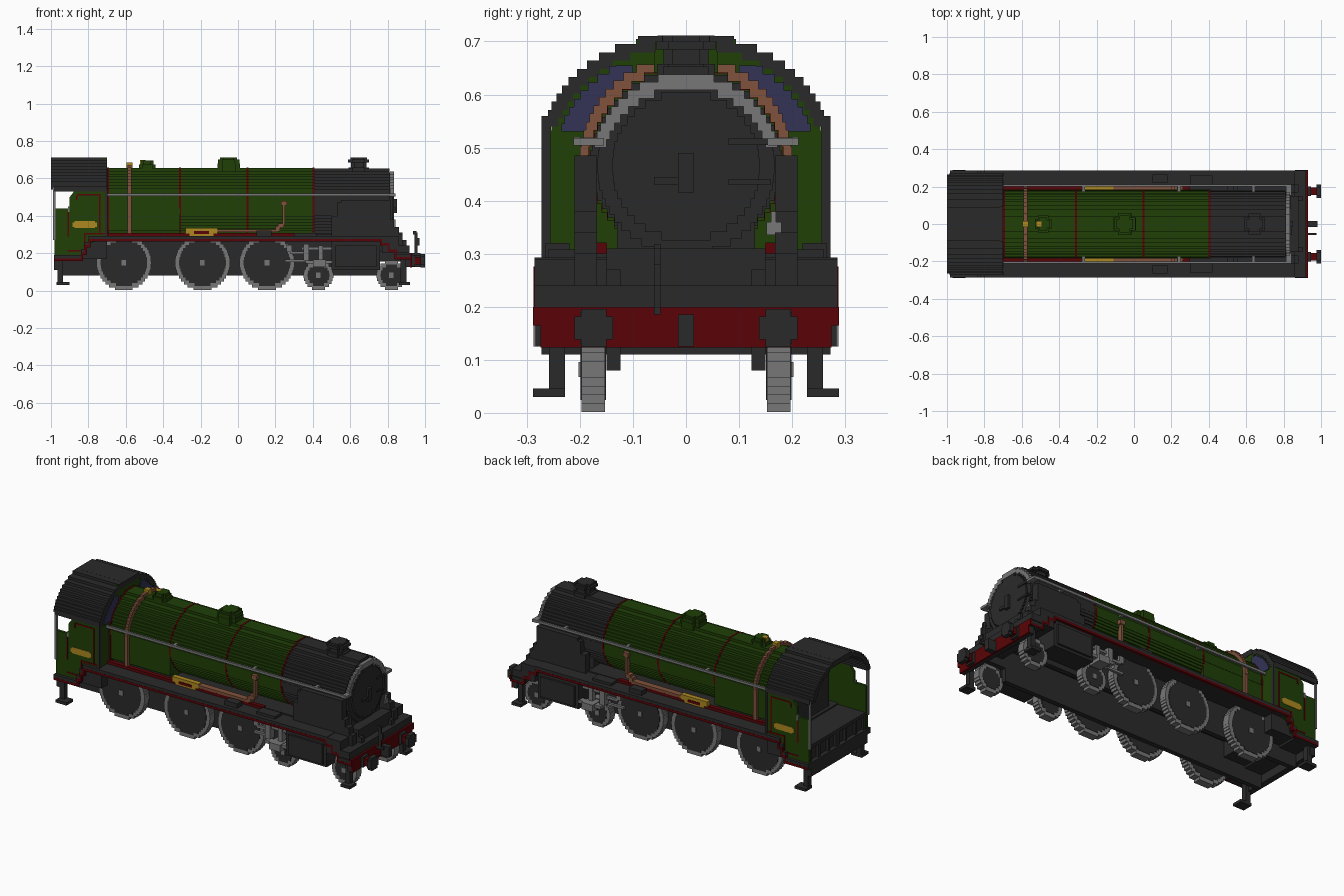
import bpy, bmesh
from math import sqrt

if "Cube" in bpy.data.objects:
    bpy.data.objects.remove(bpy.data.objects["Cube"])

STEP = 0.0155      # height of one block course
AXIS = 0.471       # boiler centre height


def material(name, r, g, b):
    m = bpy.data.materials.new(name)
    m.use_nodes = True
    m.diffuse_color = (r, g, b, 1)
    m.node_tree.nodes["Principled BSDF"].inputs["Base Color"].default_value = (r, g, b, 1)
    return m


BLACK = material("soot black", .023, .023, .023)
GREEN = material("deep green", .014, .05, .002)
RED = material("dark red", .1, .001, .002)
STEEL = material("steel grey", .185, .185, .185)
BRASS = material("brass", .42, .25, .015)
COPPER = material("copper", .22, .085, .045)
GLASS = material("blue glass", .033, .033, .095)


class Part:
    """Collects solids into one object, optionally mirrored across y."""

    def __init__(self, name, mat, both=False):
        self.name, self.mat, self.both, self.bm = name, mat, both, bmesh.new()

    def prism(self, pts, lo, hi, along="x"):
        for side in ((1, -1) if self.both else (1,)):
            def place(a, b, d):
                return (d, a * side, b) if along == "x" else (a, d * side, b)
            ends = [[self.bm.verts.new(place(a, b, d)) for a, b in pts] for d in (lo, hi)]
            self.bm.faces.new(ends[0])
            self.bm.faces.new(ends[1][::-1])
            for i in range(len(pts)):
                j = (i + 1) % len(pts)
                self.bm.faces.new((ends[0][i], ends[0][j], ends[1][j], ends[1][i]))
        return self

    def box(self, x0, x1, y0, y1, z0, z1):
        return self.prism([(y0, z0), (y1, z0), (y1, z1), (y0, z1)], x0, x1)

    def arch(self, outer, inner, z0, z1, x0, x1):
        """Stepped shell made of courses between two half-width functions."""
        z = z0
        while z < z1 - 1e-4:
            top = min(z + STEP, z1)
            a, b = inner(top), outer((z + top) / 2)
            if b > a:
                self.box(x0, x1, a, b, z, top)
            z = top
        return self

    def done(self):
        bmesh.ops.recalc_face_normals(self.bm, faces=self.bm.faces)
        me = bpy.data.meshes.new(self.name)
        self.bm.to_mesh(me)
        self.bm.free()
        me.materials.append(self.mat)
        bpy.context.collection.objects.link(bpy.data.objects.new(self.name, me))


def circle(r, cz=AXIS, power=2):
    return lambda z: r * max(0, 1 - abs((z - cz) / r) ** power) ** (1 / power)


def outline(width, z0, z1, cx=0):
    """Closed stepped outline, symmetric about cx."""
    n = max(2, round((z1 - z0) / STEP))
    h, right = (z1 - z0) / n, []
    for i in range(n):
        w = width(z0 + (i + .5) * h)
        right += [(w, z0 + i * h), (w, z0 + (i + 1) * h)]
    right = [p for i, p in enumerate(right) if i == 0 or abs(p[0] - right[i - 1][0]) + abs(p[1] - right[i - 1][1]) > 1e-6]
    return [(cx + w, z) for w, z in right] + [(cx - w, z) for w, z in reversed(right)]


def disc(r, cz=AXIS, cx=0, power=2):
    return outline(circle(r, cz, power), cz - r, cz + r, cx)


def barrel(r):
    return disc(r, power=1.8)


def roof_width(z):
    return .272 * sqrt(max(0, 1 - (max(z - .5, 0) / .215) ** 2))


# Wheels: steel tyre, black centre, steel hub
for name, x, r in (("rear_driver", -.61, .147), ("middle_driver", -.19, .147), ("front_driver", .155, .147),
                   ("rear_bogie", .43, .08), ("front_bogie", .82, .08)):
    cz = r + .002
    Part(name + "_tyres", STEEL, True).prism(disc(r, cz, x), .153, .197, "y").done()
    Part(name + "_centres", BLACK, True).prism(disc(r - .022, cz, x), .151, .199, "y").done()
    Part(name + "_hubs", STEEL, True).prism(disc(.014, cz, x), .19, .203, "y").done()

# Open frame between the wheels, and cylinders
Part("frame_plates", BLACK, True).box(-.95, .75, .123, .15, .08, .27).box(.75, .9, .123, .15, .155, .27).done()
Part("cylinders", BLACK, True).box(.5, .76, .15, .272, .11, .265).box(.52, .74, .21, .284, .125, .24).done()
Part("motion_rods", STEEL, True).box(.34, .5, .215, .235, .218, .232).box(.36, .5, .235, .27, .145, .162) \
    .box(.35, .38, .21, .25, .16, .25).box(.4, .47, .21, .287, .125, .165).box(.43, .455, .215, .245, .16, .24) \
    .box(.28, .36, .215, .23, .195, .21).box(.26, .29, .215, .23, .205, .245) \
    .box(.25, .36, .2, .215, .152, .165).done()

# Running plate with stepped-down ends and thin red edge
runs = ((-.985, -.84, .158), (-.84, -.82, .19), (-.82, -.8, .23), (-.8, .77, .262),
        (.77, .81, .24), (.81, .85, .205), (.85, .92, .165))
plate, edge = Part("running_plate", BLACK), Part("running_plate_edge", RED, True)
for x0, x1, z in runs:
    plate.box(x0, x1, -.286, .286, z, z + .031)
    edge.box(x0, x1, .27, .287, z, z + .014)
for (_, x, za), (_, _, zb) in zip(runs, runs[1:]):
    shift = .006 if zb > za else -.006
    edge.box(x + shift - .006, x + shift + .006, .27, .287, min(za, zb), max(za, zb))
plate.box(.77, .918, -.286, .286, .2, .24).box(.77, .86, -.286, .286, .24, .29).done()
edge.done()
Part("plate_boxes", BLACK, True).box(.1, .18, .22, .265, .29, .32).box(.3, .42, .2, .26, .285, .308).done()

# Steps below the running plate
Part("steps", BLACK, True).box(-.965, -.935, .228, .258, .03, .17).box(-.97, -.9, .228, .288, .03, .046) \
    .box(.87, .9, .228, .258, .03, .17).box(.86, .92, .228, .288, .03, .046).done()

# Front beam, buffers, coupling and hose
Part("buffer_beam", RED).box(.919, .93, -.274, .274, .123, .2).box(.919, .93, -.288, .288, .165, .2).done()
Part("beam_backing", BLACK).box(.895, .919, -.274, .274, .125, .2).done()
Part("buffer_shanks", RED, True).box(.93, .975, .155, .195, .14, .18).done()
Part("buffer_heads", BLACK, True).prism(outline(lambda z: .036 if .137 < z < .182 else .024, .124, .196, .174),
                                        .975, 1.0).box(.93, .945, .15, .2, .13, .19).done()
Part("coupling_hook", BLACK).box(.93, .98, -.015, .015, .125, .185).done()
Part("front_hose", BLACK).box(.945, .96, -.06, -.048, .2, .31).box(.93, .975, -.06, -.048, .185, .2) \
    .box(.935, .955, -.06, -.048, .3, .318).box(.955, .97, -.06, -.048, .24, .28).done()

# Smokebox, saddle and side sheets
Part("smokebox", BLACK).prism(barrel(.182), .41, .81).done()
Part("smokebox_door", BLACK).prism(disc(.167, .465), .81, .825).prism(disc(.14, .465), .825, .835) \
    .box(.835, .85, -.015, .015, .415, .49).box(.835, .845, -.06, .0, .43, .445) \
    .box(.825, .84, .08, .19, .505, .517).box(.825, .84, .08, .16, .43, .44).done()
Part("saddle", BLACK).box(.5, .82, -.13, .13, .27, .36).box(.82, .88, -.15, .15, .2, .31).done()
Part("side_sheets", BLACK, True).prism(
    [(.5, .28), (.5, .4), (.53, .4), (.53, .47), (.55, .47), (.55, .485), (.815, .485), (.815, .38),
     (.835, .38), (.835, .34), (.86, .34), (.86, .3), (.88, .3), (.88, .2), (.8, .2)], .168, .21, "y").done()
Part("lamp_bracket", STEEL).box(.83, .842, .152, .18, .335, .36).box(.83, .842, .16, .17, .36, .38).done()

# Boiler with red bands
Part("boiler", GREEN).prism(barrel(.184), -.7, .41).done()
Part("firebox_sides", GREEN).box(-.7, -.31, -.182, .182, .32, AXIS).box(-.7, -.31, -.15, .15, .3, .32).done()
Part("boiler_bed", BLACK).box(-.7, .5, -.183, .183, .265, .3).done()
Part("boiler_bed_edge", RED, True).box(-.7, .3, .175, .2, .29, .309).done()
bands = Part("boiler_bands", RED)
for x in (-.695, -.31, .05, .404):
    bands.prism(barrel(.1858), x - .005, x + .005)
bands.box(-.7, -.69, -.1838, .1838, .3, AXIS).done()


# Chimney, dome and safety valve in stacked blocks
def stack(name, mat, x, courses):
    p = Part(name, mat)
    for r, z0, z1 in courses:
        p.box(x - r, x + r, -r * .6, r * .6, z0, z1).box(x - r * .6, x + r * .6, -r, r, z0, z1)
    p.done()


stack("chimney", BLACK, .645, ((.055, .62, .658), (.042, .65, .69), (.056, .685, .7), (.044, .7, .711)))
stack("dome", GREEN, -.05, ((.06, .63, .68), (.058, .68, .7), (.045, .7, .711)))
stack("safety_valve", GREEN, -.485, ((.045, .63, .675), (.034, .675, .695)))
Part("whistle", BRASS).box(-.595, -.565, -.016, .016, .65, .685).box(-.525, -.495, -.014, .014, .65, .697).done()

# Handrail along both sides and round the smokebox front
rail = Part("handrail", STEEL, True).box(-.7, .83, .2, .212, .506, .52)
rail.arch(circle(.179, .46), circle(.16, .46), .5, .638, .812, .833).box(.812, .842, .155, .212, .504, .518)
for x in (-.27, .24, .64):
    rail.box(x - .008, x + .008, .17, .205, .507, .519)
rail.done()

# Copper pipework
pipe = Part("copper_pipes", COPPER, True).arch(circle(.201), circle(.172, AXIS, 1.8), AXIS, AXIS + .2, -.59, -.57)
pipe.box(-.59, -.57, .178, .198, .3, AXIS).box(-.11, .21, .17, .205, .312, .327)
pipe.box(.2, .225, .17, .205, .315, .345).box(.215, .245, .17, .205, .335, .358)
pipe.box(.238, .252, .175, .202, .35, .46).box(.23, .262, .175, .205, .455, .48).done()

# Brass name plates on the boiler side with a red field
Part("name_plates", BRASS, True).prism(
    [(-.26, .292), (-.13, .292), (-.13, .305), (-.11, .305), (-.11, .335), (-.28, .335), (-.28, .305),
     (-.26, .305)], .178, .206, "y").done()
Part("name_plate_fields", RED, True).box(-.235, -.155, .2, .209, .303, .318).done()

# Cab
Part("cab_roof", BLACK, True).arch(roof_width, lambda z: max(0, roof_width(z + .012) - .018) if z < .69 else 0,
                                   .54, .711, -1.0, -.7).done()
Part("cab_roof_hem", BLACK, True).box(-.985, -.7, .254, .272, .53, .56).done()
Part("cab_sides", GREEN, True).prism(
    [(-.98, .18), (-.84, .18), (-.82, .21), (-.8, .25), (-.71, .28), (-.71, .54), (-.88, .54), (-.88, .525),
     (-.9, .5), (-.9, .44), (-.98, .44)], .254, .269, "y").done()
Part("cab_corner_posts", BLACK, True).box(-.712, -.699, .255, .272, .28, .54).done()
Part("cab_front", GREEN).prism(outline(lambda z: roof_width(z) - .014, .28, .705), -.72, -.702).done()
Part("cab_windows", GLASS, True).arch(lambda z: roof_width(z + .02) - .027, lambda z: .1 if z > .57 else .15,
                                      .53, .655, -.725, -.697).done()
Part("backhead", BLACK).box(-.78, -.72, -.2, .2, .28, .6).done()
Part("cab_floor", BLACK).box(-.96, -.7, -.254, .254, .17, .285).done()
rear = Part("rear_beam", BLACK, True).box(-.985, -.95, 0, .26, .11, .19).box(-.975, -.95, 0, .254, .265, .285)
for y in (0, .07, .16, .238):
    rear.box(-.975, -.95, y, y + .016, .18, .27)
rear.done()
Part("cab_lining", RED, True).box(-.86, -.735, .26, .2712, .508, .516).box(-.742, -.734, .26, .2712, .31, .508) \
    .box(-.912, -.904, .26, .2712, .29, .42).box(-.815, -.712, .26, .2712, .3, .309) \
    .box(-.865, -.857, .26, .2712, .485, .508).box(-.912, -.82, .26, .2712, .21, .218) \
    .box(-.823, -.815, .26, .2712, .21, .309).done()
Part("cab_number_plates", BRASS, True).box(-.875, -.765, .26, .2718, .335, .371) \
    .box(-.885, -.755, .26, .2718, .341, .365).done()
Part("cab_handrails", STEEL, True).box(-.988, -.976, .26, .271, .27, .55).box(-.91, -.9, .26, .271, .42, .45).done()
